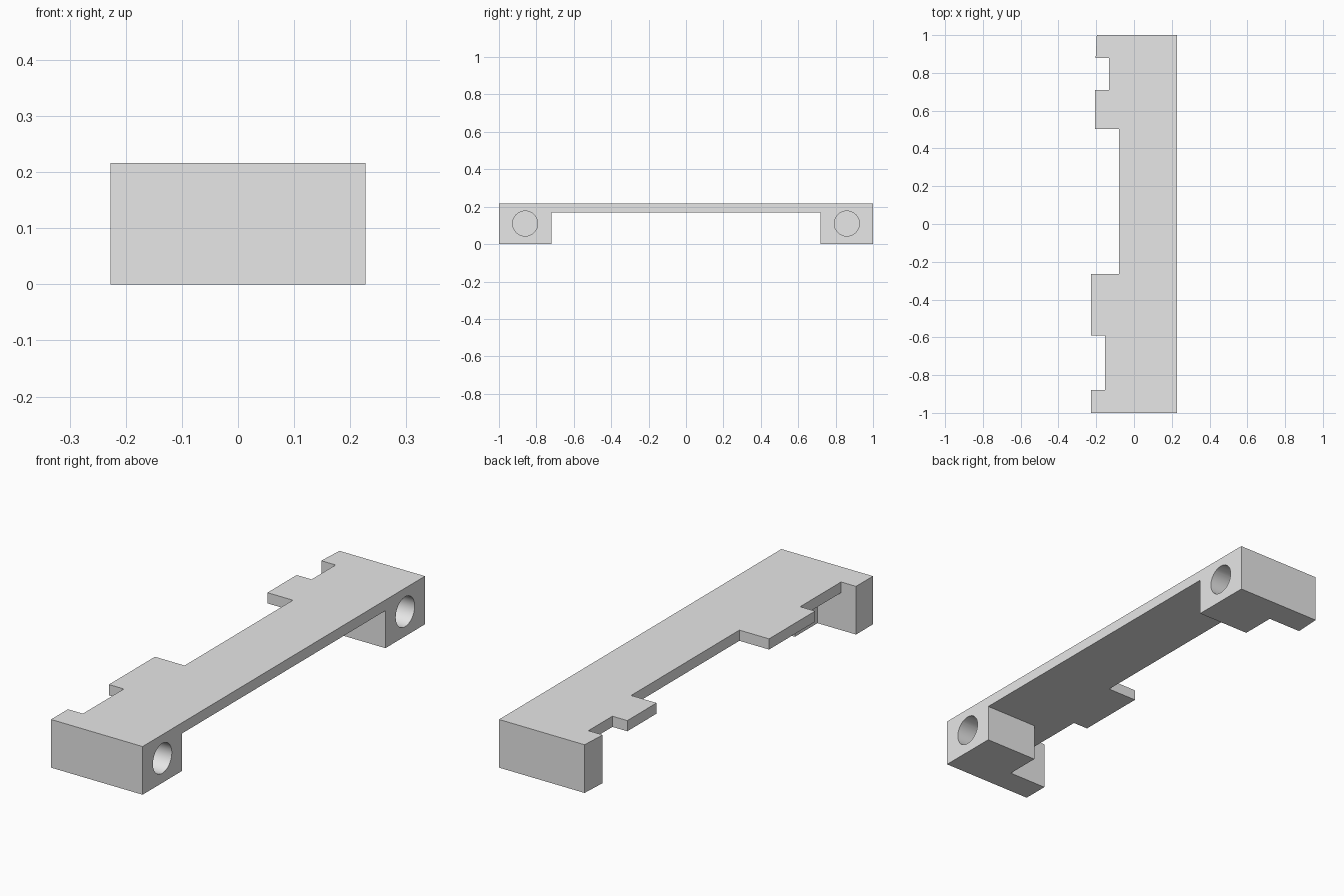
import bpy
import bmesh
import math

old = bpy.data.objects.get("Cube")
if old:
    bpy.data.objects.remove(old, do_unlink=True)

TOP, UNDER = 0.216, 0.168      # bracket height, underside of the plate
SIDE = 0.227                   # straight long edge
HOLE_R, HOLE_DEPTH = 0.067, 0.2

grey = bpy.data.materials.new("plain_grey")
grey.use_nodes = True
grey.diffuse_color = (0.8, 0.8, 0.8, 1)
grey.node_tree.nodes["Principled BSDF"].inputs["Base Color"].default_value = (0.8, 0.8, 0.8, 1)


def prism(name, outline, z0, z1):
    """Extrude a flat outline upward between two heights."""
    bm = bmesh.new()
    face = bm.faces.new([bm.verts.new((x, y, z0)) for x, y in outline])
    grown = bmesh.ops.extrude_face_region(bm, geom=[face])["geom"]
    verts = [g for g in grown if isinstance(g, bmesh.types.BMVert)]
    bmesh.ops.translate(bm, verts=verts, vec=(0, 0, z1 - z0))
    bmesh.ops.recalc_face_normals(bm, faces=bm.faces)
    mesh = bpy.data.meshes.new(name)
    bm.to_mesh(mesh)
    bm.free()
    mesh.materials.append(grey)
    obj = bpy.data.objects.new(name, mesh)
    bpy.context.collection.objects.link(obj)
    return obj


def combine(target, tool, operation):
    """Apply a boolean and discard the tool object."""
    mod = target.modifiers.new(operation.lower(), "BOOLEAN")
    mod.operation, mod.object, mod.solver = operation, tool, "EXACT"
    bpy.context.view_layer.objects.active = target
    bpy.ops.object.modifier_apply(modifier=mod.name)
    bpy.data.objects.remove(tool, do_unlink=True)


# Thin top plate with its tabs and notches along one long edge
bracket = prism("mounting_bracket", [
    (SIDE, -1), (SIDE, 1), (-0.197, 1), (-0.203, 0.88), (-0.132, 0.88),
    (-0.132, 0.71), (-0.206, 0.71), (-0.206, 0.503), (-0.08, 0.503),
    (-0.08, -0.264), (-SIDE, -0.264), (-SIDE, -0.59), (-0.153, -0.59),
    (-0.153, -0.88), (-SIDE, -0.88), (-SIDE, -1)], UNDER, TOP)

# L-shaped end blocks, each with a blind round hole in the straight side
for name, s, inner_x, outer_x in (("front_block", -1, -SIDE, -SIDE),
                                  ("back_block", 1, -0.203, -0.197)):
    block = prism(name, [(SIDE, s), (SIDE, s * 0.72), (-0.036, s * 0.72),
                         (-0.036, s * 0.88), (inner_x, s * 0.88),
                         (outer_x, s)], 0, UNDER)
    combine(bracket, block, "UNION")
    bpy.ops.mesh.primitive_cylinder_add(
        vertices=48, radius=HOLE_R, depth=HOLE_DEPTH * 2,
        location=(SIDE, s * 0.86, 0.11), rotation=(0, math.pi / 2, 0))
    drill = bpy.context.object
    drill.hide_render = True
    drill.data.materials.append(grey)
    combine(bracket, drill, "DIFFERENCE")

# Smooth hole walls, sharp edges elsewhere
bpy.ops.object.select_all(action="DESELECT")
bracket.select_set(True)
bpy.context.view_layer.objects.active = bracket
bpy.ops.object.shade_smooth_by_angle(angle=math.radians(30))
